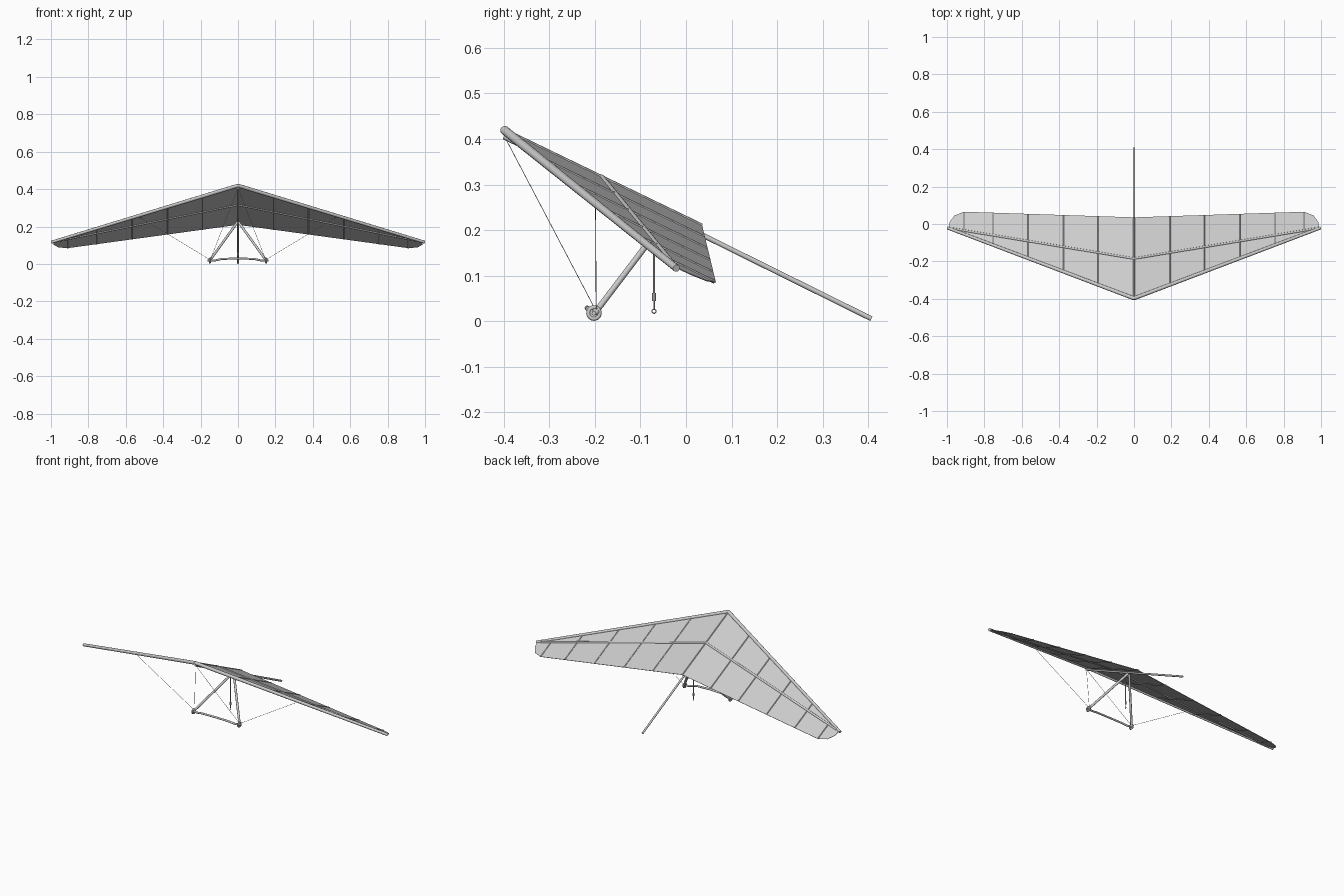
import bpy, bmesh, math
from mathutils import Vector

if "Cube" in bpy.data.objects:
    bpy.data.objects.remove(bpy.data.objects["Cube"])

grey = bpy.data.materials.new("plain_grey")
grey.diffuse_color = (0.6, 0.6, 0.6, 1)
grey.use_nodes = True
grey.node_tree.nodes["Principled BSDF"].inputs["Base Color"].default_value = grey.diffuse_color


def finish(name, bm, smooth=True):
    me = bpy.data.meshes.new(name)
    bm.to_mesh(me)
    bm.free()
    ob = bpy.data.objects.new(name, me)
    bpy.context.collection.objects.link(ob)
    me.materials.append(grey)
    if smooth:
        bpy.ops.object.select_all(action='DESELECT')
        ob.select_set(True)
        bpy.context.view_layer.objects.active = ob
        bpy.ops.object.shade_smooth_by_angle(angle=math.radians(40))
    return ob


def tube(name, a, b, r, r2=None, sides=12):
    """Round tube from point a to point b."""
    a, b = Vector(a), Vector(b)
    d = b - a
    bm = bmesh.new()
    bmesh.ops.create_cone(bm, cap_ends=True, segments=sides, radius1=r,
                          radius2=r2 or r, depth=d.length)
    rot = d.to_track_quat('Z', 'Y').to_matrix().to_4x4()
    rot.translation = (a + b) / 2
    bm.transform(rot)
    return finish(name, bm)


def ball(name, c, r):
    bm = bmesh.new()
    bmesh.ops.create_uvsphere(bm, u_segments=12, v_segments=8, radius=r)
    bmesh.ops.translate(bm, vec=c, verts=bm.verts)
    return finish(name, bm)


def ring(name, c, major, minor):
    """Torus whose axle runs along x."""
    bpy.ops.mesh.primitive_torus_add(location=c, rotation=(0, math.pi / 2, 0),
                                     major_radius=major, minor_radius=minor,
                                     major_segments=24, minor_segments=8)
    ob = bpy.context.object
    ob.name = name
    ob.data.materials.append(grey)
    bpy.ops.object.shade_smooth()


def sail_z(x, y):
    return 0.42 - 0.121 * abs(x) - 0.483 * (y + 0.4)


def lead_y(x):
    return -0.4 + 0.38 * abs(x)


def trail_y(x):
    return 0.035 + 0.033 * abs(x)


def on_sail(x, y, lift=0.0):
    return Vector((x, y, sail_z(x, y) + lift))


ribs = [0.19, 0.375, 0.565, 0.755, 0.91]

# Sail: one flat panel per side, closed with a clipped tip
bm = bmesh.new()
for s in (1, -1):
    outline = [(0, -0.4), (0.99, lead_y(0.99)), (0.985, 0.01), (0.96, 0.045), (0.91, 0.065)]
    outline += [(x, trail_y(x)) for x in (0.755, 0.565, 0.375, 0.19, 0)]
    face = bm.faces.new([bm.verts.new(on_sail(s * x, y)) for x, y in outline])
    if s < 0:
        face.normal_flip()
bmesh.ops.remove_doubles(bm, verts=bm.verts, dist=0.0005)
sail = finish("sail", bm, smooth=False)
mod = sail.modifiers.new("thickness", 'SOLIDIFY')
mod.thickness = 0.002
mod.offset = 0

# Keel tube under the sail, and the centre rib on top
tube("keel", (0, -0.4, 0.405), (0, 0.407, 0.0055), 0.0055)
tube("centre_rib", on_sail(0, -0.4), on_sail(0, trail_y(0)), 0.0045, sides=8)
ball("nose_joint", on_sail(0, -0.398), 0.0095)

for s, side in ((1, "right"), (-1, "left")):
    # Leading edge, cross spar and ribs
    tube(side + "_leading_edge", on_sail(0, -0.398), on_sail(s * 0.997, lead_y(0.997)),
         0.010, 0.008)
    tube(side + "_cross_spar", on_sail(0, -0.185), on_sail(s * 0.97, -0.025), 0.006)
    for i, x in enumerate(ribs):
        tube(f"{side}_rib_{i + 1}", on_sail(s * x, lead_y(x)),
             on_sail(s * x, trail_y(x) - 0.002), 0.0042, sides=8)

    # Control frame side, with wheel
    corner = Vector((s * 0.148, -0.197, 0.022))
    tube(side + "_downtube", (s * 0.004, -0.045, 0.222), corner, 0.0065)
    ball(side + "_corner_joint", corner, 0.009)
    hub = Vector((s * 0.15, -0.202, 0.018))
    ring(side + "_wheel_tyre", hub, 0.0125, 0.0045)
    dx = Vector((1, 0, 0))
    tube(side + "_wheel_disc", hub - dx * 0.002, hub + dx * 0.002, 0.0125, sides=24)
    tube(side + "_wheel_hub", hub - dx * 0.012, hub + dx * 0.012, 0.005)

    # Rigging wires to the nose and the leading edge
    tube(side + "_nose_wire", corner, (0, -0.398, 0.405), 0.0009, sides=6)
    tube(side + "_side_wire", corner, on_sail(s * 0.53, lead_y(0.53), -0.006), 0.0009, sides=6)

# Base bar: gently bowed forward and up in the middle
cu = bpy.data.curves.new("base_bar", 'CURVE')
cu.dimensions = '3D'
cu.bevel_depth = 0.0055
cu.bevel_resolution = 3
cu.use_fill_caps = True
sp = cu.splines.new('POLY')
path = [(-0.15, -0.2, 0.018), (-0.125, -0.207, 0.018), (-0.085, -0.215, 0.027), (0, -0.217, 0.029),
        (0.085, -0.215, 0.027), (0.125, -0.207, 0.018), (0.15, -0.2, 0.018)]
sp.points.add(len(path) - 1)
for p, co in zip(sp.points, path):
    p.co = (*co, 1)
cu.materials.append(grey)
bpy.context.collection.objects.link(bpy.data.objects.new("base_bar", cu))

# Hang strap with buckle and hook below the keel
tube("hang_strap", (0, -0.07, 0.235), (0, -0.07, 0.058), 0.0022, sides=8)
tube("strap_buckle", (0, -0.07, 0.062), (0, -0.07, 0.045), 0.0045, sides=8)
tube("strap_tail", (0, -0.07, 0.045), (0, -0.07, 0.026), 0.0016, sides=8)
ring("strap_hook", (0, -0.07, 0.022), 0.0045, 0.0012)
